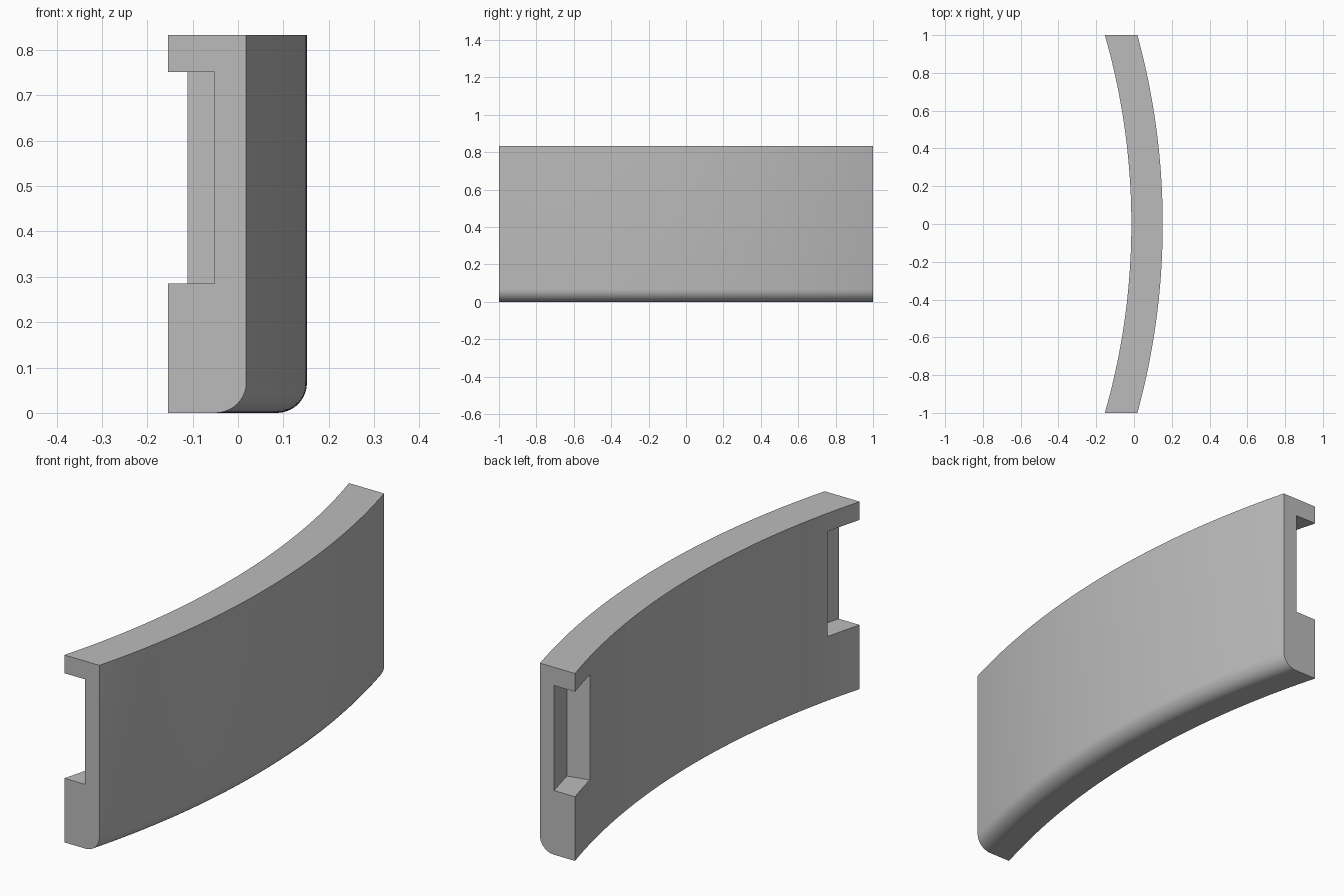
import bpy, bmesh, math

if "Cube" in bpy.data.objects:
    bpy.data.objects.remove(bpy.data.objects["Cube"], do_unlink=True)

CENTRE_X = -3.648
INNER, OUTER, FLOOR = 3.634, 3.80, 3.733
HEIGHT, FILLET = 0.833, 0.066
WALL, PAST_END = math.radians(13.27), math.radians(18)

grey = bpy.data.materials.new("light_grey")
grey.use_nodes = True
colour = (0.5, 0.5, 0.5, 1)
grey.diffuse_color = colour
grey.node_tree.nodes["Principled BSDF"].inputs["Base Color"].default_value = colour


def at_angle(radius, angle):
    return CENTRE_X + radius * math.cos(angle), radius * math.sin(angle)


def at_depth(radius, y):
    return CENTRE_X + math.sqrt(radius ** 2 - y ** 2), y


def sweep(name, profile, place, start, end, steps):
    """Sweep a closed (radius, z) profile through evenly spaced stations."""
    bm = bmesh.new()
    rings = []
    for i in range(steps + 1):
        t = start + (end - start) * i / steps
        rings.append([bm.verts.new((*place(r, t), z)) for r, z in profile])
    for a, b in zip(rings, rings[1:]):
        for i in range(len(profile)):
            j = (i + 1) % len(profile)
            bm.faces.new((a[i], a[j], b[j], b[i]))
    bm.faces.new(rings[0])
    bm.faces.new(rings[-1])
    bmesh.ops.recalc_face_normals(bm, faces=bm.faces[:])
    mesh = bpy.data.meshes.new(name)
    bm.to_mesh(mesh)
    bm.free()
    mesh.materials.append(grey)
    obj = bpy.data.objects.new(name, mesh)
    bpy.context.collection.objects.link(obj)
    return obj


# Curved panel with a rounded lower outer edge and flat ends
corner = [(OUTER - FILLET + FILLET * math.sin(a), FILLET - FILLET * math.cos(a))
          for a in (math.pi / 2 * i / 10 for i in range(11))]
panel = sweep("curved_panel", [(INNER, 0), *corner, (OUTER, HEIGHT), (INNER, HEIGHT)],
              at_depth, -1, 1, 64)

# Recess at each end of the inner face
recess = [(INNER - 0.1, 0.285), (FLOOR, 0.285), (FLOOR, 0.752), (INNER - 0.1, 0.752)]
cutters = []
for side in (-1, 1):
    cutter = sweep("recess_cutter", recess, at_angle, side * WALL, side * PAST_END, 8)
    cutter.hide_render = True
    cutters.append(cutter)
    cut = panel.modifiers.new("end_recess", "BOOLEAN")
    cut.operation, cut.solver, cut.object = "DIFFERENCE", "EXACT", cutter

bpy.ops.object.select_all(action="DESELECT")
panel.select_set(True)
bpy.context.view_layer.objects.active = panel
for name in [m.name for m in panel.modifiers]:
    bpy.ops.object.modifier_apply(modifier=name)
for cutter in cutters:
    bpy.data.objects.remove(cutter, do_unlink=True)
bpy.ops.object.shade_smooth_by_angle(angle=math.radians(30))
